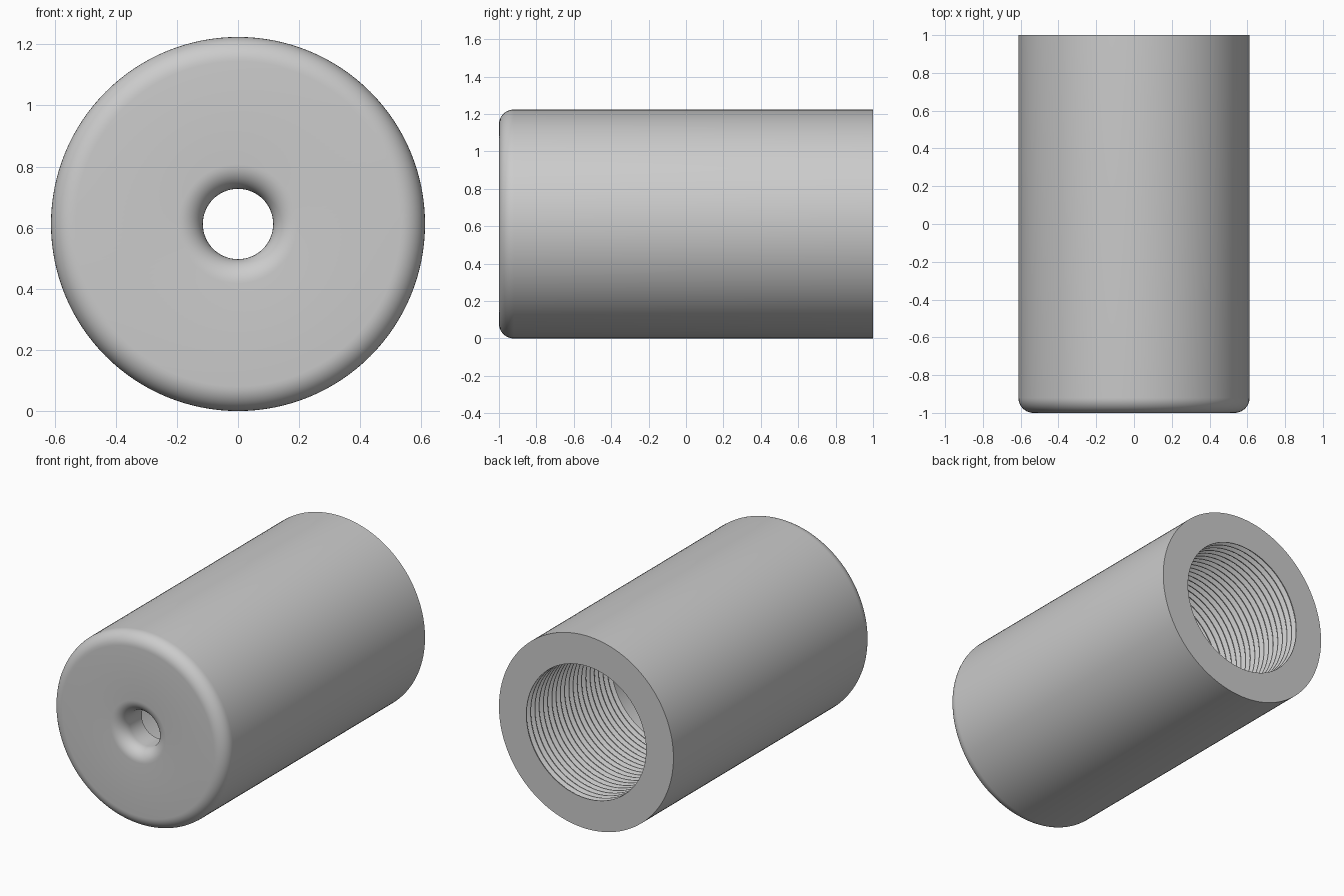
import bpy, bmesh, math
from mathutils import Vector

cube = bpy.data.objects.get("Cube")
if cube:
    bpy.data.objects.remove(cube, do_unlink=True)

RADIUS = 0.612        # outer radius, also the axis height
HOLE = 0.115          # small hole through the front wall
BORE = 0.42           # wide bore open at the back
FILLET = 0.08
WALL_Y = -0.8         # inside of the front wall
THREAD_END = 0.15
TURNS = 20
DEPTH = 0.025
SEGMENTS = 128


def arc(r, y, start, end, steps=10):
    """Quarter round about (r, y), angles in degrees."""
    angles = [math.radians(start + (end - start) * i / steps) for i in range(steps + 1)]
    return [(r + FILLET * math.cos(a), y + FILLET * math.sin(a)) for a in angles]


# Closed half section as (radius, y): hole mouth, rounded front edge, side, back face
profile = [(HOLE, WALL_Y)]
profile += arc(HOLE + FILLET, FILLET - 1, 180, 270)
profile += arc(RADIUS - FILLET, FILLET - 1, 270, 360)
profile += [(RADIUS, 1)]

# Thread grooves with narrow crests, running from the back face inwards
pitch = (1 - THREAD_END) / TURNS
for i in range(TURNS):
    y = 1 - i * pitch
    profile += [(BORE, y), (BORE, y - 0.12 * pitch),
                (BORE + DEPTH, y - 0.5 * pitch), (BORE + DEPTH, y - 0.62 * pitch)]

# Plain bore down to the front wall
profile += [(BORE, THREAD_END), (BORE, WALL_Y)]

# Revolve the section around the lengthwise axis
bm = bmesh.new()
verts = [bm.verts.new((r, y, RADIUS)) for r, y in profile]
edges = [bm.edges.new((v, verts[(i + 1) % len(verts)])) for i, v in enumerate(verts)]
bmesh.ops.spin(bm, geom=verts + edges, cent=Vector((0, 0, RADIUS)), axis=Vector((0, 1, 0)),
               angle=math.tau, steps=SEGMENTS, use_merge=False)
bmesh.ops.remove_doubles(bm, verts=bm.verts, dist=0.0002)
bmesh.ops.recalc_face_normals(bm, faces=bm.faces)
mesh = bpy.data.meshes.new("threaded_sleeve")
bm.to_mesh(mesh)
bm.free()

# Plain grey
grey = bpy.data.materials.new("grey")
grey.use_nodes = True
colour = (0.6, 0.6, 0.6, 1)
grey.diffuse_color = colour
grey.node_tree.nodes["Principled BSDF"].inputs["Base Color"].default_value = colour
mesh.materials.append(grey)

sleeve = bpy.data.objects.new("threaded_sleeve", mesh)
bpy.context.collection.objects.link(sleeve)
bpy.ops.object.select_all(action='DESELECT')
sleeve.select_set(True)
bpy.context.view_layer.objects.active = sleeve
bpy.ops.object.shade_smooth_by_angle(angle=math.radians(30))
